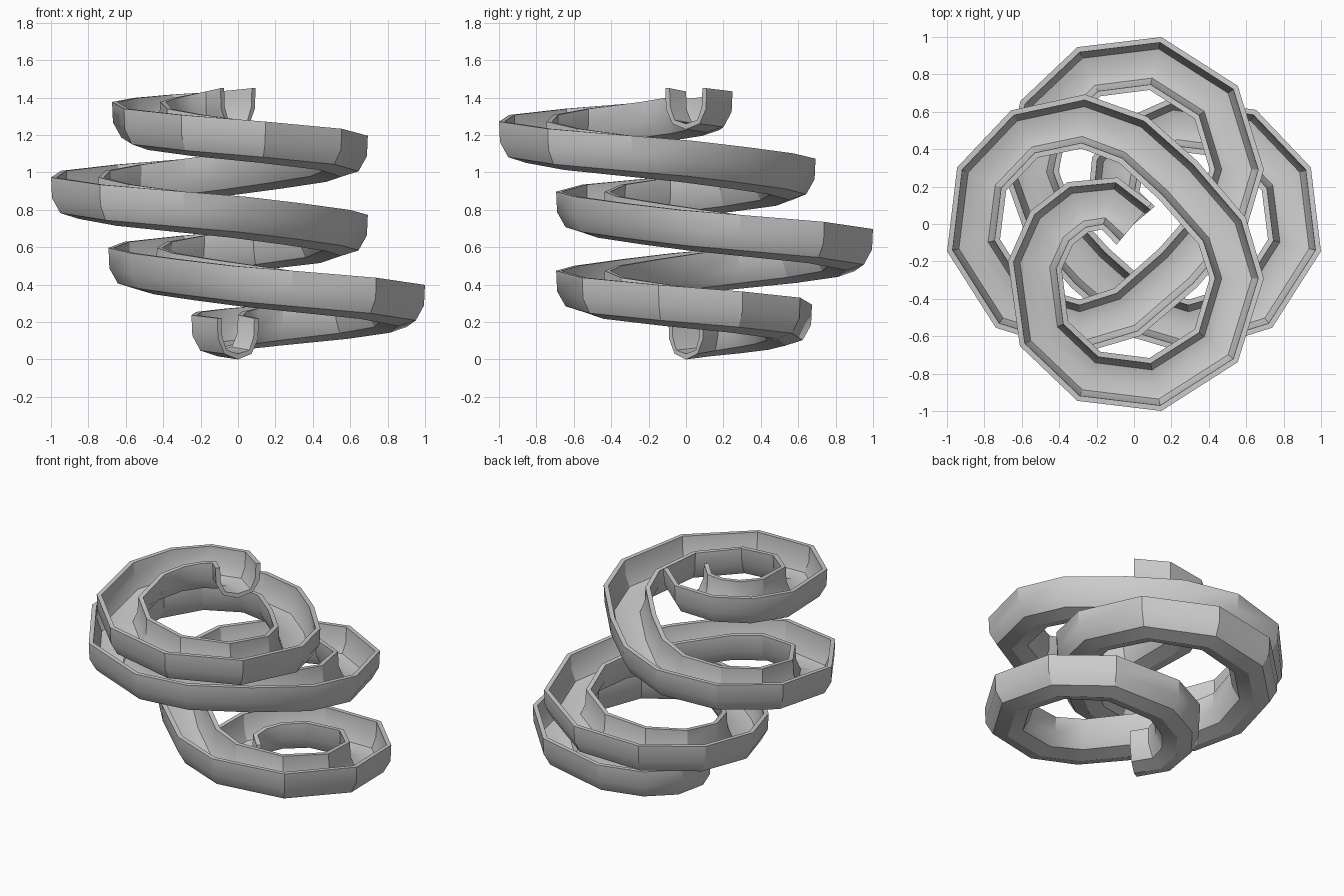
import bpy, bmesh, math
from mathutils import Vector

cube = bpy.data.objects.get("Cube")
if cube:
    bpy.data.objects.remove(cube, do_unlink=True)

LOBE_RADIUS = 0.55
LOBE_OFFSET = 0.32
TOP_FLOOR = 1.23


def lobe(angles, quarter_turns):
    """Points of one loop of the slide, turned clockwise by quarter turns."""
    points = []
    for degrees in angles:
        a = math.radians(degrees)
        p = Vector((LOBE_RADIUS * math.cos(a), LOBE_RADIUS * math.sin(a) - LOBE_OFFSET))
        for _ in range(quarter_turns):
            p = Vector((p.y, -p.x))
        points.append(p)
    return points


# Centre line: tight entry, two loops, then the same again in reverse
entry = [Vector(p) for p in ((0, 0), (-0.13, 0.11), (-0.3, 0.09), (-0.44, -0.02), (-0.53, -0.22))]
loop_angles = (145, 175, 209, 244, 282, 323, 3, 31)
half = entry + lobe(loop_angles[2:], 0) + [Vector((0.235, 0.235))] + lobe(loop_angles, 1)
middle = [Vector((0.235, -0.235))]
path = half + middle + [Vector((-p.y, -p.x)) for p in reversed(half)]

# Even slope along the length
lengths = [0.0]
for a, b in zip(path, path[1:]):
    lengths.append(lengths[-1] + (b - a).length)

# Trough cross-section: outer skin and inner skin, mirrored
outer_half = [(0.145, 0.22), (0.14, 0.11), (0.095, 0.03)]
inner_half = [(0.115, 0.22), (0.11, 0.12), (0.08, 0.05)]


def full_profile(side, floor):
    return [(-x, z) for x, z in side] + [(0, floor)] + list(reversed(side))


profile = full_profile(outer_half, 0) + list(reversed(full_profile(inner_half, 0.03)))
count = len(profile)

# Sweep the cross-section, keeping it upright
bm = bmesh.new()
rings = []
for i, p in enumerate(path):
    before = (p - path[i - 1]).normalized() if i else Vector((0, 0))
    after = (path[i + 1] - p).normalized() if i < len(path) - 1 else Vector((0, 0))
    t = (before + after).normalized()
    normal = Vector((t.y, -t.x))
    z0 = TOP_FLOOR * (1 - lengths[i] / lengths[-1])
    rings.append([bm.verts.new((p.x + normal.x * u, p.y + normal.y * u, z0 + v)) for u, v in profile])

for a, b in zip(rings, rings[1:]):
    for j in range(count):
        k = (j + 1) % count
        bm.faces.new((a[j], a[k], b[k], b[j]))

# Close the wall thickness at both ends
for ring in (rings[0], rings[-1]):
    for j in range(count // 2 - 1):
        bm.faces.new((ring[j], ring[j + 1], ring[count - 2 - j], ring[count - 1 - j]))
bmesh.ops.recalc_face_normals(bm, faces=bm.faces)

mesh = bpy.data.meshes.new("spiral_slide")
bm.to_mesh(mesh)
bm.free()
slide = bpy.data.objects.new("spiral_slide", mesh)
bpy.context.collection.objects.link(slide)

# Plain grey finish
grey = bpy.data.materials.new("plain_grey")
grey.use_nodes = True
colour = (0.6, 0.6, 0.6, 1)
grey.diffuse_color = colour
for node in grey.node_tree.nodes:
    if node.type == 'BSDF_PRINCIPLED':
        node.inputs["Base Color"].default_value = colour
mesh.materials.append(grey)

bpy.ops.object.select_all(action='DESELECT')
slide.select_set(True)
bpy.context.view_layer.objects.active = slide
bpy.ops.object.shade_smooth_by_angle(angle=math.radians(30))
